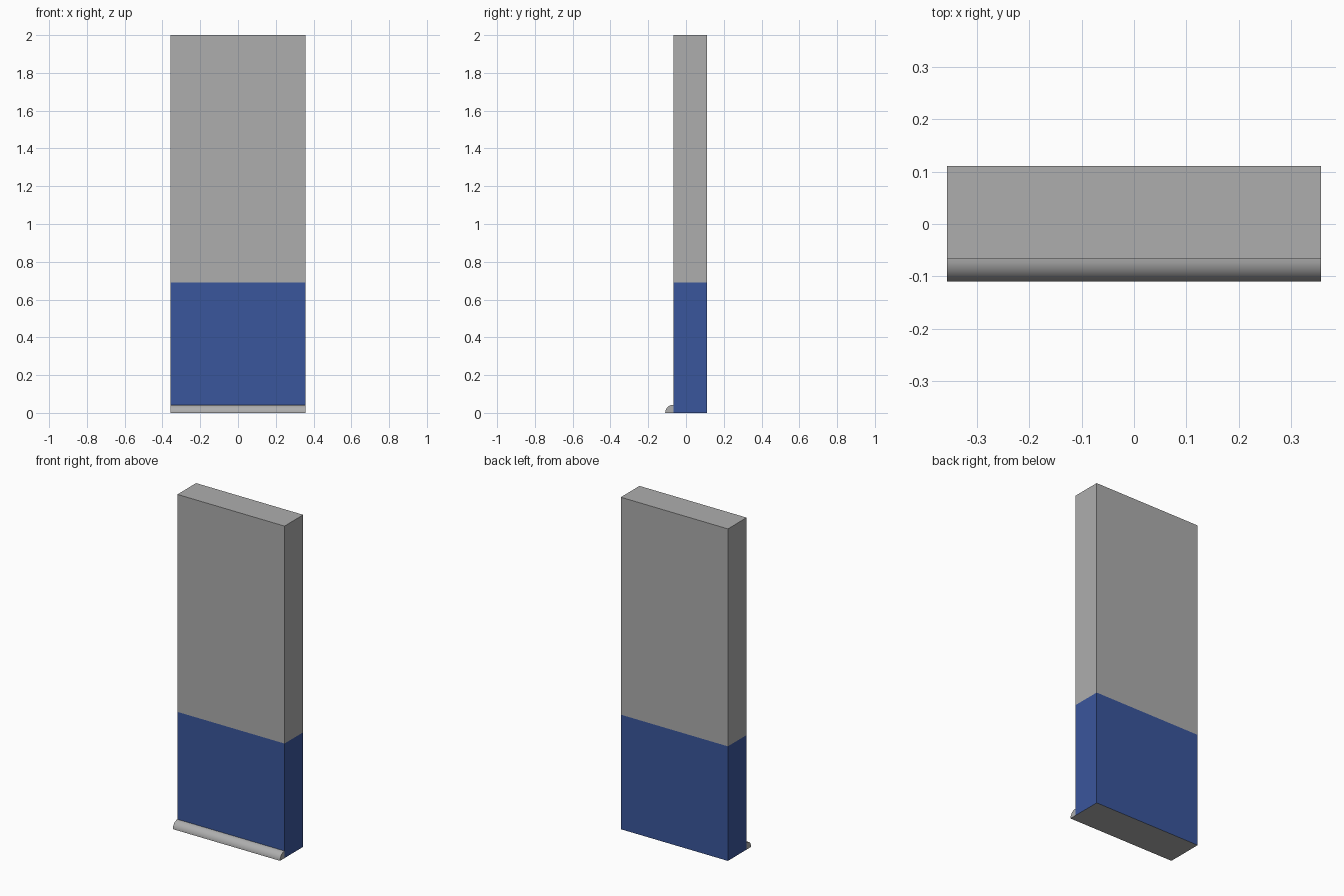
import bpy, bmesh, math
from mathutils import Vector

if "Cube" in bpy.data.objects:
    bpy.data.objects.remove(bpy.data.objects["Cube"])

HALF_W = 0.357
FRONT, BACK, TOP = -0.067, 0.111, 2.0
SPLIT = 0.69      # height of the painted band
SKIRT = 0.043     # radius of the quarter-round moulding


def material(name, rgb):
    m = bpy.data.materials.new(name)
    m.diffuse_color = (*rgb, 1.0)
    m.use_nodes = True
    m.node_tree.nodes["Principled BSDF"].inputs["Base Color"].default_value = m.diffuse_color
    return m


grey = material("plaster grey", (0.423, 0.423, 0.423))
blue = material("paint blue", (0.042, 0.093, 0.333))


def add_object(name, bm, mats):
    bmesh.ops.recalc_face_normals(bm, faces=bm.faces[:])
    mesh = bpy.data.meshes.new(name)
    bm.to_mesh(mesh)
    bm.free()
    for m in mats:
        mesh.materials.append(m)
    ob = bpy.data.objects.new(name, mesh)
    bpy.context.collection.objects.link(ob)
    return ob


# Wall panel: a box cut at the paint line, blue on the sides below it
bm = bmesh.new()
bmesh.ops.create_cube(bm, size=1.0)
for v in bm.verts:
    v.co = Vector((v.co.x * 2 * HALF_W,
                   (FRONT + BACK) / 2 + v.co.y * (BACK - FRONT),
                   (v.co.z + 0.5) * TOP))
bmesh.ops.bisect_plane(bm, geom=bm.verts[:] + bm.edges[:] + bm.faces[:],
                       plane_co=(0, 0, SPLIT), plane_no=(0, 0, 1))
bm.normal_update()
for f in bm.faces:
    low = f.calc_center_median().z < SPLIT
    f.material_index = int(low and abs(f.normal.z) < 0.5)
add_object("wall_panel", bm, [grey, blue])

# Skirting: quarter-round profile extruded along the foot of the front
bm = bmesh.new()
steps = 10
profile = [(FRONT, 0.0)]
for i in range(steps + 1):
    a = math.pi / 2 * i / steps
    profile.append((FRONT - SKIRT * math.cos(a), SKIRT * math.sin(a)))
end = bm.faces.new([bm.verts.new((-HALF_W, y, z)) for y, z in profile])
ext = bmesh.ops.extrude_face_region(bm, geom=[end], use_keep_orig=True)
bmesh.ops.translate(bm, vec=(2 * HALF_W, 0, 0),
                    verts=[g for g in ext["geom"] if isinstance(g, bmesh.types.BMVert)])
skirting = add_object("skirting", bm, [grey])
bpy.context.view_layer.objects.active = skirting
skirting.select_set(True)
bpy.ops.object.shade_smooth_by_angle(angle=math.radians(35))
